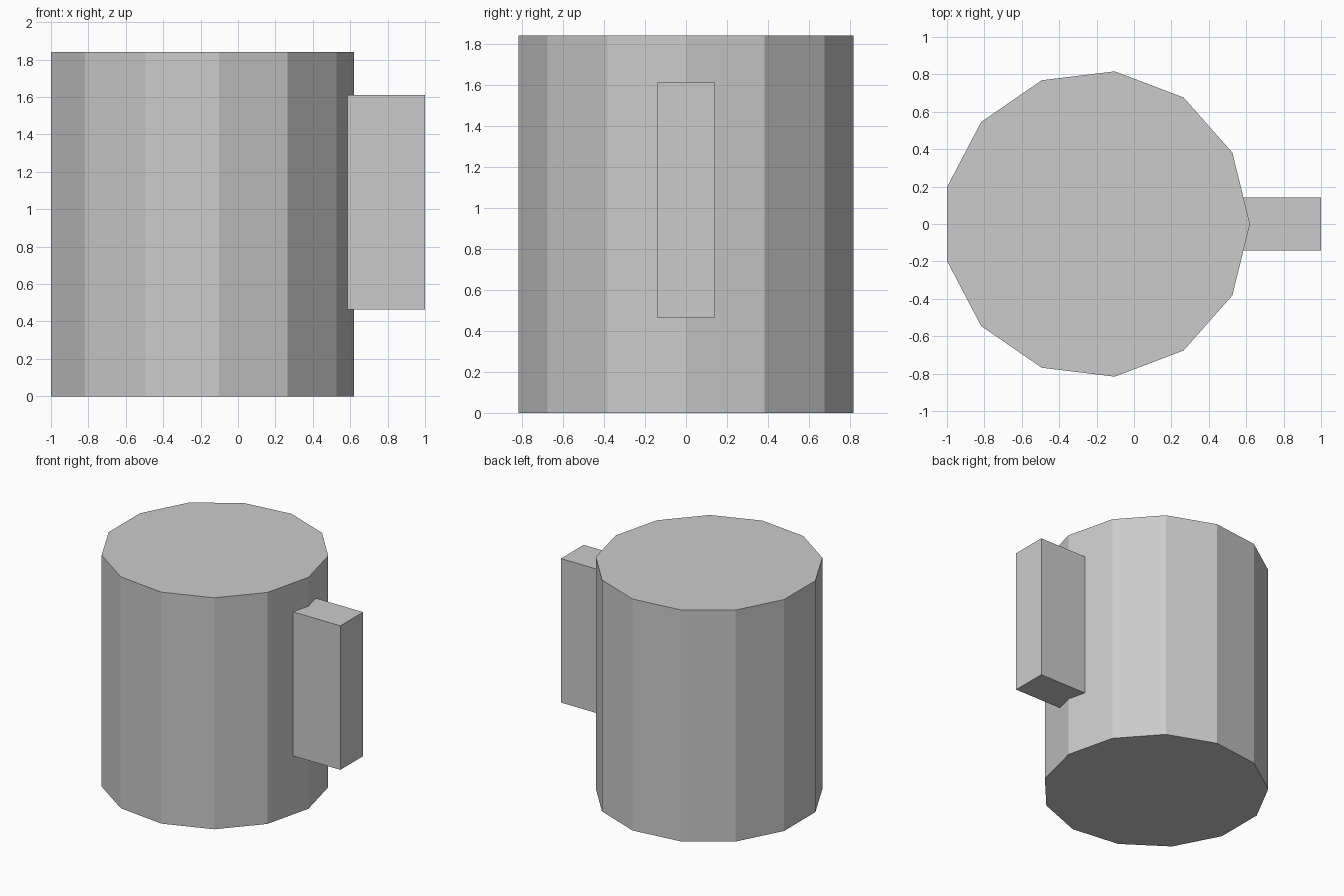
import bpy
import math

if "Cube" in bpy.data.objects:
    bpy.data.objects.remove(bpy.data.objects["Cube"])

HEIGHT = 1.84
RADIUS = 0.822
BODY_X = 0.62 - RADIUS

# Body: solid 13-sided drum with one corner pointing at the handle (+x)
bpy.ops.mesh.primitive_cylinder_add(vertices=13, radius=RADIUS, depth=HEIGHT,
                                    location=(BODY_X, 0, HEIGHT / 2))
body = bpy.context.object
body.name = "mug_body"
# The primitive's first corner is on +y, so turn it round to +x
body.rotation_euler.z = -math.pi / 2

# Handle: plain upright block, its inner end sunk just inside the body
x0, x1 = 0.56, 1.0
z0, z1 = 0.465, 1.61
bpy.ops.mesh.primitive_cube_add(size=1, location=((x0 + x1) / 2, 0, (z0 + z1) / 2))
handle = bpy.context.object
handle.name = "handle"
handle.scale = (x1 - x0, 0.285, z1 - z0)
